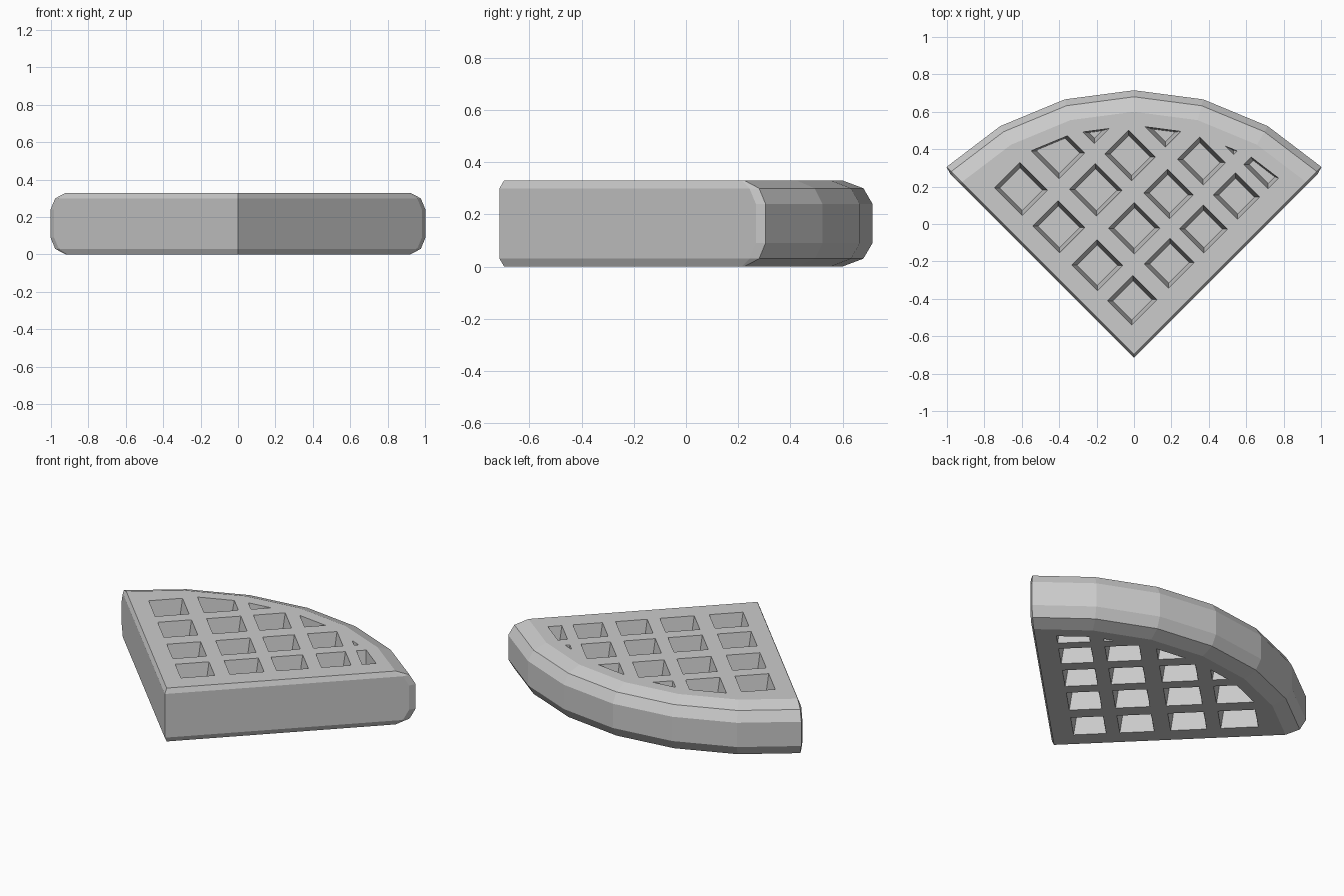
import bpy, bmesh, math
from mathutils import Vector

if "Cube" in bpy.data.objects:
    bpy.data.objects.remove(bpy.data.objects["Cube"])

HEIGHT, RADIUS, APEX_Y = 0.33, 1.43, -0.715
SEGMENTS, STEP = 6, math.radians(15)
DEPTH, TAPER = 0.12, 0.02

grey = bpy.data.materials.new("plain grey")
grey.use_nodes = True
grey.diffuse_color = (0.6, 0.6, 0.6, 1)
grey.node_tree.nodes["Principled BSDF"].inputs["Base Color"].default_value = grey.diffuse_color


def finish(bm, name):
    bm.normal_update()
    bmesh.ops.recalc_face_normals(bm, faces=bm.faces[:])
    mesh = bpy.data.meshes.new(name)
    bm.to_mesh(mesh)
    bm.free()
    obj = bpy.data.objects.new(name, mesh)
    bpy.context.collection.objects.link(obj)
    mesh.materials.append(grey)
    return obj


def sector(bm, z, rim_inset, side_inset):
    """Outline of the quarter disc at one height, with chamfered rim corners."""
    r = RADIUS - rim_inset
    start = math.pi / 4
    near = r - 0.04 + 2 * side_inset
    side = math.asin(side_inset / near)
    corner = math.asin(0.0125 / r)
    spots = [(near, start + side), (r, start + corner)]
    spots += [(r, start + i * STEP) for i in range(1, SEGMENTS)]
    spots += [(r, 3 * start - corner), (near, 3 * start - side)]
    ring = [bm.verts.new((0, APEX_Y + side_inset * math.sqrt(2), z))]
    ring += [bm.verts.new((d * math.cos(a), APEX_Y + d * math.sin(a), z)) for d, a in spots]
    return ring


# Quarter disc body: stacked outlines give the rounded rim and chamfered sides
bm = bmesh.new()
half = [(0, 0.115, 0.0125), (0.03, 0.035, 0), (0.09, 0, 0)]
levels = half + [(HEIGHT - z, r, s) for z, r, s in reversed(half)]
rings = [sector(bm, *level) for level in levels]
for low, high in zip(rings, rings[1:]):
    for i in range(len(low)):
        j = (i + 1) % len(low)
        bm.faces.new((low[i], low[j], high[j], high[i]))
bm.faces.new(rings[0][::-1])
bm.faces.new(rings[-1])
body = finish(bm, "waffle_quarter")

# Tapered pocket cutters on a grid parallel to the two straight sides
U_SPANS = [(0.115, 0.307), (0.393, 0.588), (0.66, 0.84), (0.915, 1.083), (1.146, 1.4)]
V_SPANS = [(0.132, 0.315), (0.392, 0.585), (0.678, 0.88), (0.96, 1.17)]
POCKET_RADIUS = 1.243
OVER = 0.02

bm = bmesh.new()
for u0, u1 in U_SPANS:
    for v0, v1 in V_SPANS:
        rings = []
        for z, inset in ((HEIGHT + OVER, -OVER * TAPER / DEPTH), (HEIGHT - DEPTH, TAPER)):
            a, b, c, d = u0 + inset, u1 - inset, v0 + inset, v1 - inset
            rings.append([bm.verts.new(((u - v) / math.sqrt(2),
                                        APEX_Y + (u + v) / math.sqrt(2), z))
                          for u, v in ((a, c), (b, c), (b, d), (a, d))])
        top, floor = rings
        bm.faces.new(top)
        bm.faces.new(floor[::-1])
        for i in range(4):
            j = (i + 1) % 4
            bm.faces.new((top[i], floor[i], floor[j], top[j]))

# Trim the pockets parallel to the rim, leaning slightly inward with depth
for i in range(SEGMENTS):
    a = math.pi / 4 + (i + 0.5) * STEP
    out = Vector((math.cos(a), math.sin(a), 0))
    point = out * POCKET_RADIUS * math.cos(STEP / 2) + Vector((0, APEX_Y, HEIGHT))
    bmesh.ops.bisect_plane(bm, geom=bm.verts[:] + bm.edges[:] + bm.faces[:],
                           plane_co=point, plane_no=out - Vector((0, 0, 0.06)),
                           clear_outer=True)
    bmesh.ops.holes_fill(bm, edges=[e for e in bm.edges if e.is_boundary])

# Repeat the pockets on the underside
copy = bmesh.ops.duplicate(bm, geom=bm.verts[:] + bm.edges[:] + bm.faces[:])["geom"]
for v in copy:
    if isinstance(v, bmesh.types.BMVert):
        v.co.z = HEIGHT - v.co.z
cutter = finish(bm, "pocket_cutters")
cutter.hide_render = True

# Cut the pockets into both faces
bpy.context.view_layer.objects.active = body
mod = body.modifiers.new("pockets", 'BOOLEAN')
mod.operation, mod.solver, mod.object = 'DIFFERENCE', 'EXACT', cutter
bpy.ops.object.modifier_apply(modifier=mod.name)
bpy.data.objects.remove(cutter)
